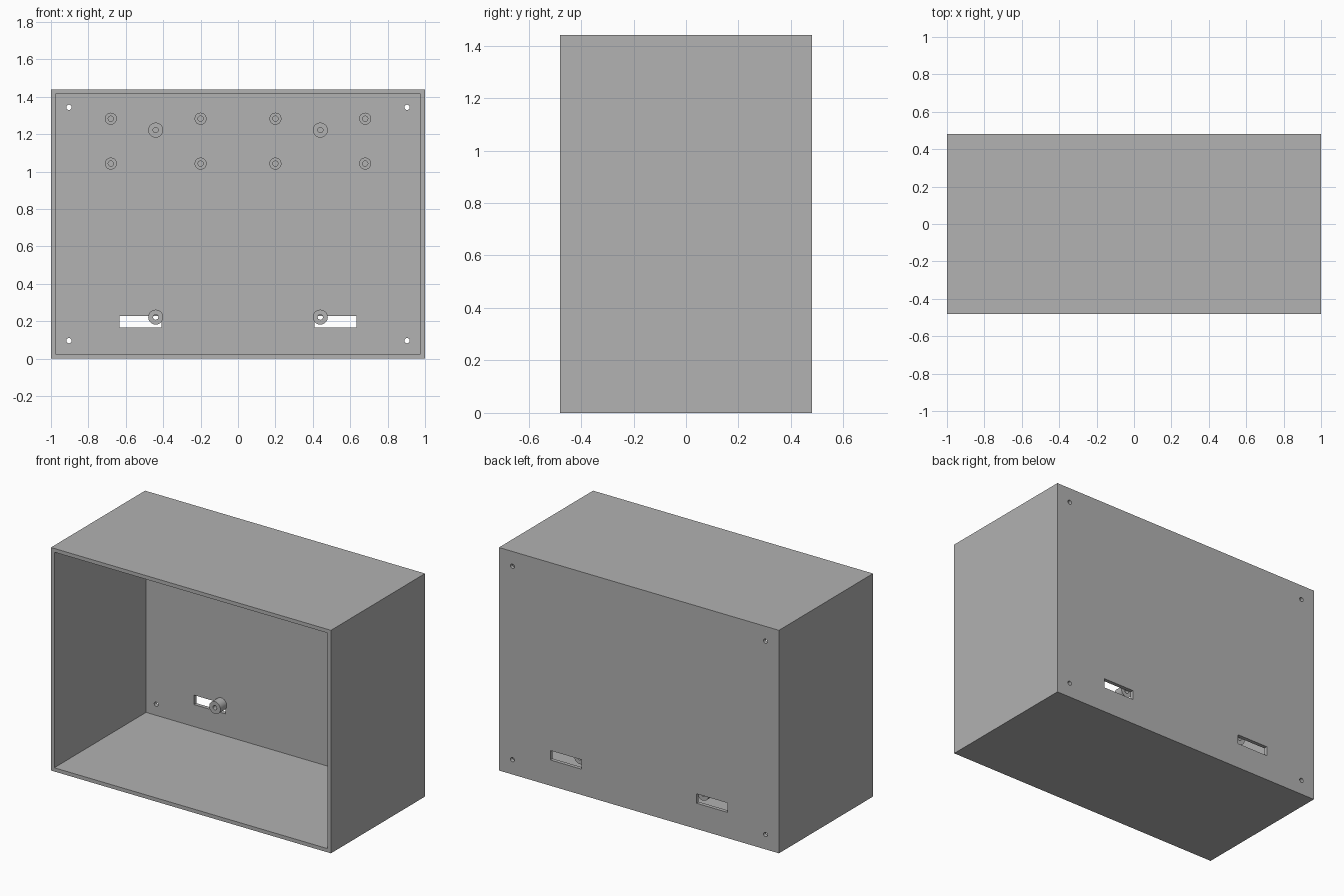
import bpy, bmesh
from math import pi
from mathutils import Matrix, Vector

if "Cube" in bpy.data.objects:
    bpy.data.objects.remove(bpy.data.objects["Cube"])

W, D, H = 2.0, 0.96, 1.44      # outer size
T = 0.024                      # wall thickness
WALL = D / 2 - T               # inner face of the back wall
HOLE_R = 0.014

grey = bpy.data.materials.new("plain grey")
grey.use_nodes = True
colour = (0.445, 0.445, 0.445, 1)
grey.diffuse_color = colour
grey.node_tree.nodes["Principled BSDF"].inputs["Base Color"].default_value = colour


def add_box(bm, low, high):
    low, high = Vector(low), Vector(high)
    size = Matrix.Diagonal((high - low).to_4d())
    size[3][3] = 1
    bmesh.ops.create_cube(bm, size=1, matrix=Matrix.Translation((low + high) / 2) @ size)


def add_cylinder(bm, x, z, radius, y0, y1):
    place = Matrix.Translation((x, (y0 + y1) / 2, z)) @ Matrix.Rotation(pi / 2, 4, 'X')
    bmesh.ops.create_cone(bm, cap_ends=True, segments=32, radius1=radius,
                          radius2=radius, depth=y1 - y0, matrix=place)


def make_object(name, bm):
    bmesh.ops.recalc_face_normals(bm, faces=bm.faces)
    mesh = bpy.data.meshes.new(name)
    bm.to_mesh(mesh)
    bm.free()
    mesh.materials.append(grey)
    obj = bpy.data.objects.new(name, mesh)
    bpy.context.collection.objects.link(obj)
    return obj


def activate(obj):
    bpy.ops.object.select_all(action='DESELECT')
    obj.select_set(True)
    bpy.context.view_layer.objects.active = obj


def cut(target, bm):
    cutter = make_object("cutter", bm)
    cutter.hide_render = True
    mod = target.modifiers.new("cut", 'BOOLEAN')
    mod.operation, mod.solver, mod.object = 'DIFFERENCE', 'EXACT', cutter
    activate(target)
    bpy.ops.object.modifier_apply(modifier=mod.name)
    bpy.data.objects.remove(cutter)


def boss(name, x, z, radius, length):
    # Hollow round post: a rectangular section spun about the y axis
    bm = bmesh.new()
    section = [(HOLE_R, 0), (radius, 0), (radius, -length), (HOLE_R, -length)]
    verts = [bm.verts.new((r, y, 0)) for r, y in section]
    edges = [bm.edges.new((verts[i], verts[(i + 1) % 4])) for i in range(4)]
    bmesh.ops.spin(bm, geom=verts + edges, cent=(0, 0, 0), axis=(0, 1, 0),
                   angle=2 * pi, steps=32, use_duplicate=False)
    bmesh.ops.remove_doubles(bm, verts=bm.verts, dist=0.0001)
    obj = make_object(name, bm)
    obj.location = (x, WALL, z)
    activate(obj)
    bpy.ops.object.shade_smooth_by_angle()


# Open-fronted case
bm = bmesh.new()
add_box(bm, (-W / 2, -D / 2, 0), (W / 2, D / 2, H))
case = make_object("case", bm)
bm = bmesh.new()
add_box(bm, (-W / 2 + T, -D, T), (W / 2 - T, WALL, H - T))
cut(case, bm)

# Corner screw holes and cable slots through the back wall
bm = bmesh.new()
for side in (-1, 1):
    for z in (0.096, H - 0.096):
        add_cylinder(bm, side * 0.904, z, HOLE_R, WALL - 0.1, D / 2 + 0.1)
    a, b = sorted((side * 0.41, side * 0.633))
    add_box(bm, (a, WALL - 0.1, 0.166), (b, D / 2 + 0.1, 0.227))
cut(case, bm)
activate(case)
bpy.ops.object.shade_smooth_by_angle()

# Mounting bosses on the inside of the back wall
for side, label in ((-1, "right"), (1, "left")):
    for z, level in ((0.222, "lower"), (1.222, "upper")):
        boss(f"large_boss_{level}_{label}", side * 0.44, z, 0.04, 0.064)
    for x, place in ((0.2, "inner"), (0.68, "outer")):
        for z, level in ((1.043, "lower"), (1.283, "upper")):
            boss(f"small_boss_{place}_{level}_{label}", side * x, z, 0.032, 0.064)
